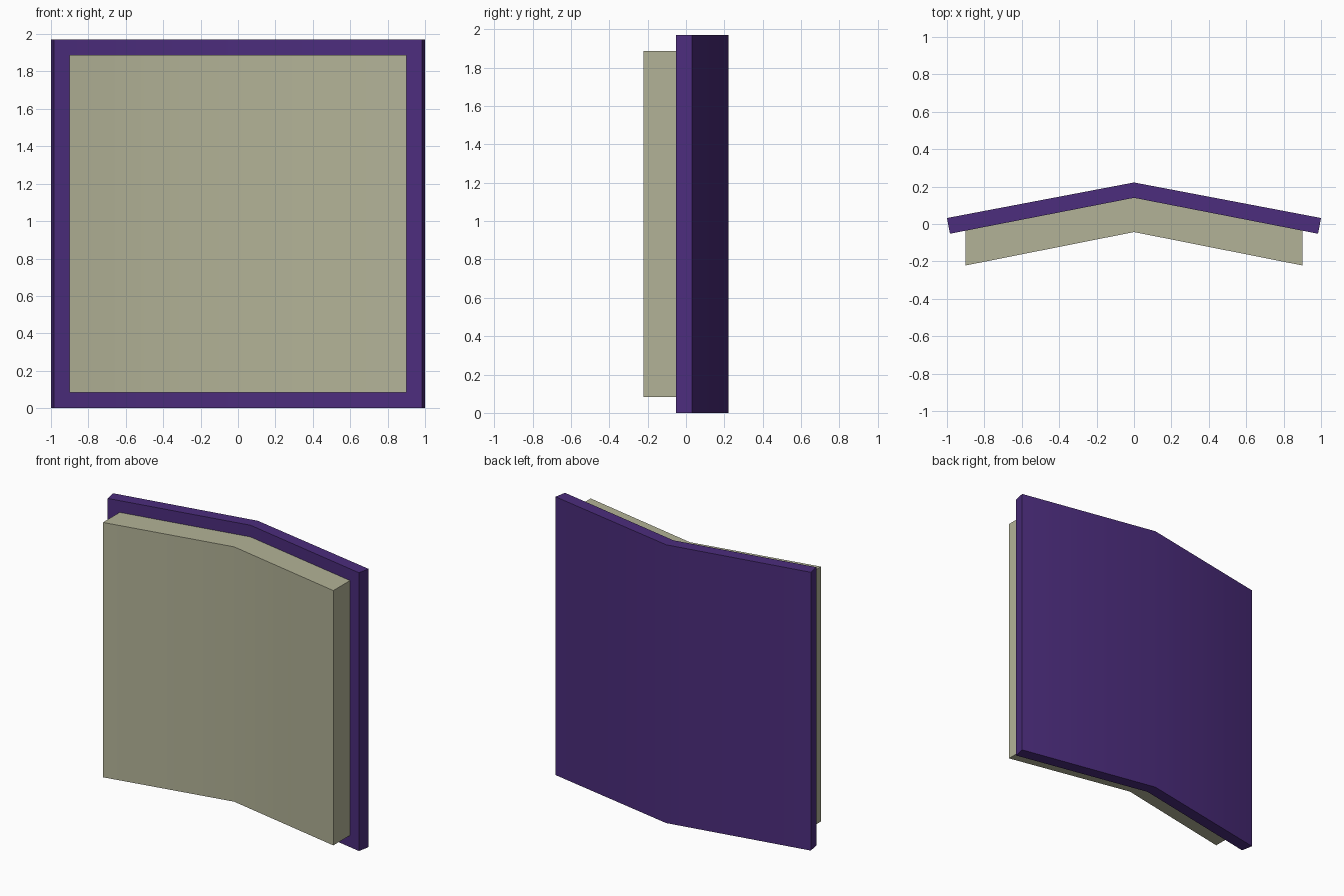
import bpy
import math

if "Cube" in bpy.data.objects:
    bpy.data.objects.remove(bpy.data.objects["Cube"])


def material(name, color):
    mat = bpy.data.materials.new(name)
    mat.diffuse_color = color
    mat.use_nodes = True
    mat.node_tree.nodes["Principled BSDF"].inputs["Base Color"].default_value = mat.diffuse_color
    return mat


def folded_slab(name, back, front, z0, z1, mat):
    """Extrude a V-shaped strip; back and front are (spine, edge) points seen from above."""
    (bs, be), (fs, fe) = back, front
    mirror = lambda p: (-p[0], p[1])
    # ring: left back, spine back, right back, right front, spine front, left front
    ring = [mirror(be), bs, be, fe, fs, mirror(fe)]
    n = len(ring)
    verts = [(x, y, z) for z in (z0, z1) for x, y in ring]
    # outer walls
    faces = [((i + 1) % n, i, i + n, (i + 1) % n + n) for i in range(n)]
    # bottom and top caps, one quad for each half
    for quad in ((0, 1, 4, 5), (1, 2, 3, 4)):
        faces.append(quad)
        faces.append(tuple(i + n for i in reversed(quad)))
    mesh = bpy.data.meshes.new(name)
    mesh.from_pydata(verts, [], faces)
    mesh.materials.append(mat)
    obj = bpy.data.objects.new(name, mesh)
    bpy.context.collection.objects.link(obj)
    # soft bend at the spine, crisp outer edges
    bpy.ops.object.select_all(action='DESELECT')
    obj.select_set(True)
    bpy.context.view_layer.objects.active = obj
    bpy.ops.object.shade_smooth_by_angle(angle=math.radians(30))
    return obj


purple = material("cover_purple", (0.072, 0.026, 0.205, 1))
paper = material("paper", (0.45, 0.45, 0.31, 1))

# Cover: thin folded board
folded_slab("book_cover", ((0, 0.222), (1.0, 0.032)), ((0, 0.14), (0.984, -0.052)),
            0.0, 1.97, purple)

# Pages: thicker folded block resting on the inside of the cover
folded_slab("page_block", ((0, 0.14), (0.902, -0.036)), ((0, -0.043), (0.902, -0.222)),
            0.083, 1.887, paper)
